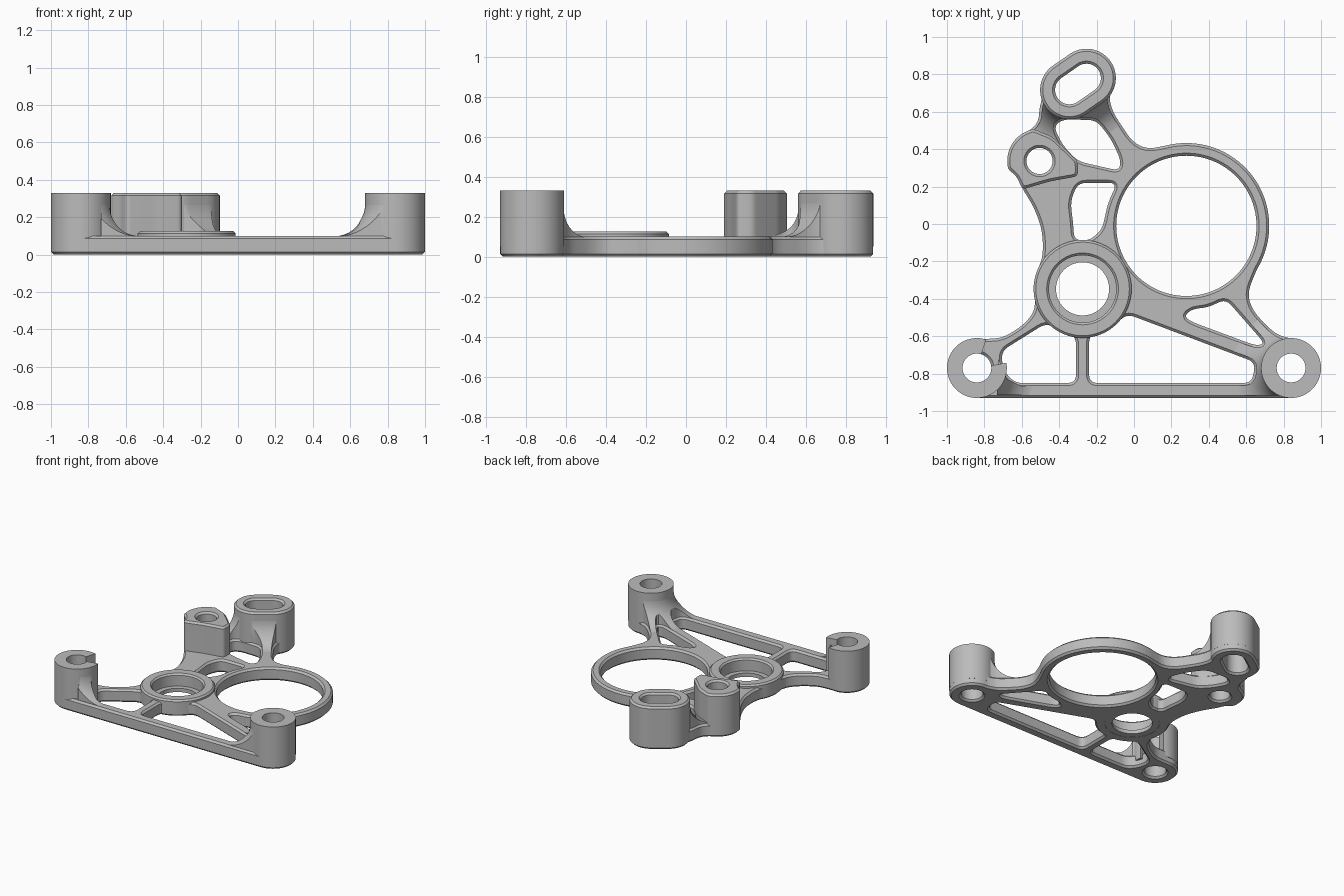
import bpy, bmesh
from math import sin, cos, radians, pi, hypot
from mathutils import Vector

cube = bpy.data.objects.get("Cube")
if cube:
    bpy.data.objects.remove(cube, do_unlink=True)

grey = bpy.data.materials.new("machined grey")
grey.use_nodes = True
COLOUR = (0.5, 0.5, 0.5, 1)
grey.diffuse_color = COLOUR
grey.node_tree.nodes["Principled BSDF"].inputs["Base Color"].default_value = COLOUR

TOP, PLATE = 0.33, 0.1
LEFT_FOOT, RIGHT_FOOT = (-0.84, -0.77), (0.84, -0.77)
RING, HUB, PIVOT = (0.28, -0.01), (-0.275, -0.347), (-0.505, 0.337)
SLOT_A, SLOT_B = (-0.345, 0.717), (-0.254, 0.78)


def arc(c, r, a0, a1, n=16):
    angles = [radians(a0 + (a1 - a0) * i / n) for i in range(n + 1)]
    return [(c[0] + r * cos(a), c[1] + r * sin(a)) for a in angles]


def circle(c, r, n=64):
    return arc(c, r, 0, 360, n)[:-1]


def stadium(r):
    return arc(SLOT_B, r, -55, 125, 24) + arc(SLOT_A, r, 125, 305, 24)


def rounded(points, d):
    """Round each corner of a closed polygon, cutting back by d."""
    out = []
    pts = [Vector(p) for p in points]
    for i, p in enumerate(pts):
        ends = []
        for q in (pts[i - 1], pts[(i + 1) % len(pts)]):
            gap = (q - p).length
            ends.append(p + (q - p) * min(d / gap, 0.48))
        a, b = ends
        for k in range(6):
            t = k / 5
            out.append(tuple(a * (1 - t) ** 2 + p * 2 * t * (1 - t) + b * t * t))
    return out


def inset(loop, d, hole):
    """Move a loop into the material by d."""
    n = len(loop)
    area = sum(loop[i - 1][0] * loop[i][1] - loop[i][0] * loop[i - 1][1] for i in range(n))
    sign = (1 if area > 0 else -1) * (-1 if hole else 1)
    out = []
    for i, (x, y) in enumerate(loop):
        (ax, ay), (bx, by) = loop[i - 1], loop[(i + 1) % n]
        tx, ty = bx - ax, by - ay
        length = hypot(tx, ty) or 1
        out.append((x - ty / length * d * sign, y + tx / length * d * sign))
    return out


def solid(name, loops, levels):
    """Stack an outline with holes through (height, inset) levels."""
    bm = bmesh.new()
    caps = ([], [])
    for h, loop in enumerate(loops):
        rows = [[bm.verts.new((x, y, z)) for x, y in inset(loop, d, h > 0)] for z, d in levels]
        n = len(loop)
        for low, high in zip(rows, rows[1:]):
            for i in range(n):
                bm.faces.new((low[i - 1], low[i], high[i], high[i - 1]))
        for cap, row in zip(caps, (rows[0], rows[-1])):
            cap += [bm.edges.get((row[i - 1], row[i])) for i in range(n)]
    for cap in caps:
        bmesh.ops.triangle_fill(bm, edges=cap, use_beauty=True)
    bmesh.ops.recalc_face_normals(bm, faces=bm.faces)
    mesh = bpy.data.meshes.new(name)
    bm.to_mesh(mesh)
    bm.free()
    mesh.materials.append(grey)
    ob = bpy.data.objects.new(name, mesh)
    bpy.context.collection.objects.link(ob)
    return ob


def chamfered(z0, z1, low, high):
    return [(z0, low), (z0 + low, 0), (z1 - high, 0), (z1, high)]


# Outer outline of the flat frame, anticlockwise from the right foot
outline = rounded(
    arc(RIGHT_FOOT, 0.16, -90, 95)
    + [(0.75, -0.585), (0.635, -0.465), (0.605, -0.37)]
    + arc(RING, 0.443, -32, 105, 40)
    + [(0.07, 0.4), (-0.01, 0.44), (-0.115, 0.6)]
    + arc(SLOT_B, 0.157, -40, 125) + arc(SLOT_A, 0.157, 125, 200, 8)
    + [(-0.505, 0.625), (-0.51, 0.55)]
    + arc(PIVOT, 0.173, 105, 195, 8)
    + [(-0.628, 0.262), (-0.596, 0.187), (-0.54, 0.1), (-0.495, -0.015),
       (-0.485, -0.12), (-0.493, -0.19)]
    + arc(HUB, 0.262, 152, 195, 6)
    + [(-0.535, -0.47), (-0.585, -0.535), (-0.7, -0.61), (-0.8, -0.615)]
    + arc(LEFT_FOOT, 0.16, 100, 270), 0.06)

# Lightening pockets between the ribs
pockets = [
    [(-0.71, -0.68), (-0.47, -0.53), (-0.31, -0.6), (-0.31, -0.85), (-0.64, -0.85), (-0.7, -0.78)],
    [(-0.24, -0.85), (-0.24, -0.59), (-0.13, -0.57), (-0.04, -0.48), (0.65, -0.74), (0.63, -0.85)],
    [(0.27, -0.49), (0.31, -0.455), (0.4, -0.445), (0.49, -0.4), (0.7, -0.64), (0.65, -0.65), (0.3, -0.52)],
    [(-0.32, -0.085), (-0.325, 0), (-0.34, 0.12), (-0.3, 0.22), (-0.09, 0.22), (-0.14, 0.11),
     (-0.17, -0.03), (-0.24, -0.09)],
    [(-0.43, 0.52), (-0.38, 0.56), (-0.2, 0.555), (-0.12, 0.45), (-0.07, 0.34), (-0.08, 0.285),
     (-0.3, 0.335), (-0.38, 0.42)],
]
holes = [rounded(p, 0.045) for p in pockets]
holes += [circle(RING, 0.375, 96), circle(HUB, 0.22), circle(LEFT_FOOT, 0.077),
          circle(RIGHT_FOOT, 0.077), circle(PIVOT, 0.07), stadium(0.077)]
frame = [outline] + holes
parts = [solid("frame_plate", frame, chamfered(0, PLATE, 0.014, 0.014))]

# Bearing hub with a counterbored ledge
parts.append(solid("bearing_hub", [circle(HUB, 0.262), circle(HUB, 0.18)],
                   chamfered(0, 0.125, 0.012, 0.012)))
parts.append(solid("hub_ledge", [circle(HUB, 0.2), circle(HUB, 0.142)],
                   [(0.001, 0), (0.03, 0)]))

# Mounting bosses; the left foot is open on its inner side
low = 0.05
parts.append(solid("right_foot_boss", [circle(RIGHT_FOOT, 0.16), circle(RIGHT_FOOT, 0.077)],
                   [(low, 0), (TOP, 0)]))
parts.append(solid("left_foot_boss",
                   [arc(LEFT_FOOT, 0.16, 72, 370, 48) + arc(LEFT_FOOT, 0.077, 370, 72, 48)],
                   [(low, 0), (TOP, 0)]))
parts.append(solid("slotted_boss", [stadium(0.157), stadium(0.077)],
                   chamfered(low, TOP, 0, 0.014)))
pivot = rounded(arc(PIVOT, 0.173, 100, 195, 12)
                + [(-0.628, 0.255), (-0.596, 0.185), (-0.45, 0.228), (-0.3, 0.255), (-0.3, 0.335),
                   (-0.377, 0.41), (-0.435, 0.465)], 0.025)
parts.append(solid("pivot_boss", [pivot, circle(PIVOT, 0.07)], chamfered(low, TOP, 0, 0.014)))

# Concave fillets running from the bosses onto the ribs
FILLET = 0.18
sweep = [(low, -FILLET)]
for i in range(11):
    a = pi / 2 * i / 10
    sweep.append((PLATE - 0.002 + FILLET * (1 - cos(a)), -FILLET * (1 - sin(a))))
left_bar = [(-0.74, -0.925), (-0.4, -0.925), (-0.4, -0.855), (-0.6, -0.855),
            (-0.67, -0.82), (-0.7, -0.74), (-0.74, -0.72)]
for name, region, base in (("right_foot_fillet", frame, circle(RIGHT_FOOT, 0.159)),
                           ("left_foot_fillet", [left_bar], circle(LEFT_FOOT, 0.159)),
                           ("slotted_boss_fillet", frame, stadium(0.156))):
    ob = solid(name, region, [(low - 0.01, 0.013), (TOP - 0.01, 0.013)])
    flare = solid(name + "_cutter", [base], sweep)
    flare.hide_render = True
    mod = ob.modifiers.new("flare", "BOOLEAN")
    mod.operation, mod.solver, mod.object = "INTERSECT", "EXACT", flare
    bpy.context.view_layer.update()
    mesh = bpy.data.meshes.new_from_object(ob.evaluated_get(bpy.context.evaluated_depsgraph_get()))
    ob.modifiers.clear()
    ob.data = mesh
    bpy.data.objects.remove(flare, do_unlink=True)
    parts.append(ob)

# Smooth the curved walls and keep the rims sharp
for ob in bpy.context.scene.objects:
    ob.select_set(ob in parts)
bpy.context.view_layer.objects.active = parts[0]
bpy.ops.object.shade_smooth_by_angle(angle=radians(30))
